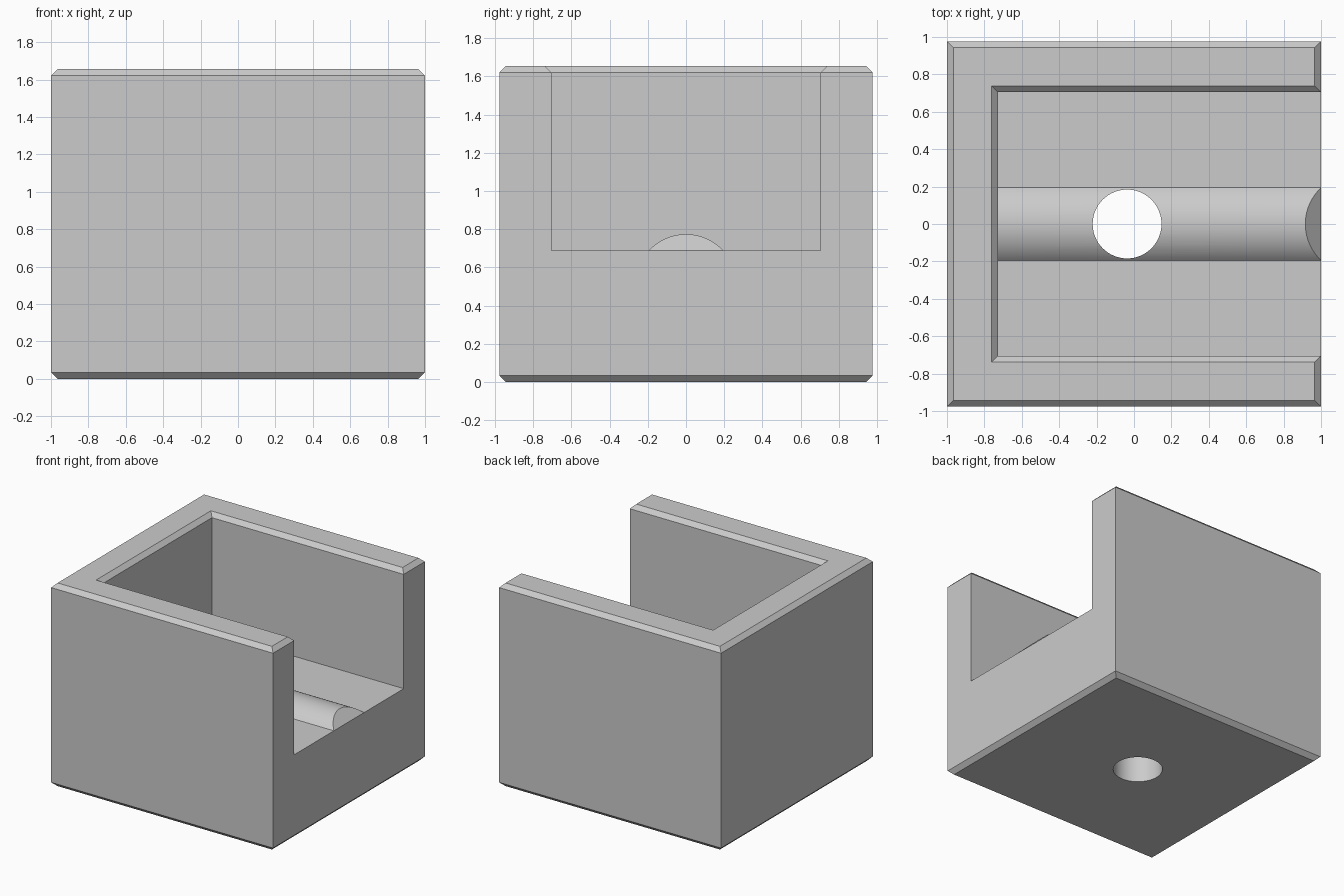
import bpy, bmesh, math
from mathutils import Matrix

if "Cube" in bpy.data.objects:
    bpy.data.objects.remove(bpy.data.objects["Cube"], do_unlink=True)

HALF_X, HALF_Y, HEIGHT = 1.0, 0.977, 1.655
FLOOR, INNER_Y, BACK_X = 0.69, 0.705, -0.728
CHAMFER = 0.034
HOLE_X, HOLE_R = -0.037, 0.184
RIDGE_HALF, RIDGE_RISE = 0.194, 0.084

grey = bpy.data.materials.new("light grey")
grey.use_nodes = True
grey.diffuse_color = (0.6, 0.6, 0.6, 1)
grey.node_tree.nodes["Principled BSDF"].inputs["Base Color"].default_value = (0.6, 0.6, 0.6, 1)


def make_object(name, bm):
    bmesh.ops.recalc_face_normals(bm, faces=bm.faces)
    mesh = bpy.data.meshes.new(name)
    bm.to_mesh(mesh)
    bm.free()
    obj = bpy.data.objects.new(name, mesh)
    bpy.context.collection.objects.link(obj)
    mesh.materials.append(grey)
    return obj


def make_box(name, low, high):
    bm = bmesh.new()
    bmesh.ops.create_cube(bm, size=1)
    for v in bm.verts:
        v.co = [(a + b) / 2 + c * (b - a) for a, b, c in zip(low, high, v.co)]
    return make_object(name, bm)


def cut(obj, cutter):
    mod = obj.modifiers.new("cut", 'BOOLEAN')
    mod.operation, mod.solver, mod.object = 'DIFFERENCE', 'EXACT', cutter
    bpy.context.view_layer.objects.active = obj
    bpy.ops.object.modifier_apply(modifier=mod.name)


# Block with a pocket that is open at its left end
body = make_box("body", (-HALF_X, -HALF_Y, 0), (HALF_X, HALF_Y, HEIGHT))
pocket = make_box("pocket_cutter", (BACK_X, -INNER_Y, FLOOR), (HALF_X + 1, INNER_Y, HEIGHT + 1))
cut(body, pocket)
bpy.data.objects.remove(pocket, do_unlink=True)

# Chamfer around the base and along the whole top rim
bm = bmesh.new()
bm.from_mesh(body.data)
rim = [e for e in bm.edges
       if any(all(abs(v.co.z - z) < 0.001 for v in e.verts) for z in (0, HEIGHT))
       and e.calc_face_angle(0) > 0.1]
bmesh.ops.bevel(bm, geom=rim, offset=CHAMFER, offset_type='OFFSET',
                segments=1, profile=0.5, affect='EDGES')
bm.to_mesh(body.data)
bm.free()

# Rounded ridge on the pocket floor, its open end sloped at 45 degrees
radius = (RIDGE_HALF ** 2 + RIDGE_RISE ** 2) / (2 * RIDGE_RISE)
half_angle = math.asin(RIDGE_HALF / radius)
STEPS = 32
bm = bmesh.new()
inner, outer = [], []
for i in range(STEPS + 1):
    a = half_angle * (2 * i / STEPS - 1)
    y = radius * math.sin(a)
    rise = max(0, radius * math.cos(a) - radius + RIDGE_RISE)
    inner.append(bm.verts.new((BACK_X, y, FLOOR + rise)))
    outer.append(bm.verts.new((HALF_X - rise, y, FLOOR + rise)))
bm.faces.new(inner)
bm.faces.new(outer)
for i in range(STEPS + 1):
    j = (i + 1) % (STEPS + 1)
    bm.faces.new((inner[i], inner[j], outer[j], outer[i]))
ridge = make_object("floor_ridge", bm)

# Round hole straight down through ridge and base
bm = bmesh.new()
bmesh.ops.create_cone(bm, cap_ends=True, segments=64, radius1=HOLE_R, radius2=HOLE_R,
                      depth=4, matrix=Matrix.Translation((HOLE_X, 0, 0)))
drill = make_object("hole_cutter", bm)
for part in (body, ridge):
    cut(part, drill)
bpy.data.objects.remove(drill, do_unlink=True)

# Smooth only the curved surfaces
for part in (body, ridge):
    bpy.ops.object.select_all(action='DESELECT')
    part.select_set(True)
    bpy.context.view_layer.objects.active = part
    bpy.ops.object.shade_smooth_by_angle(angle=math.radians(20))
